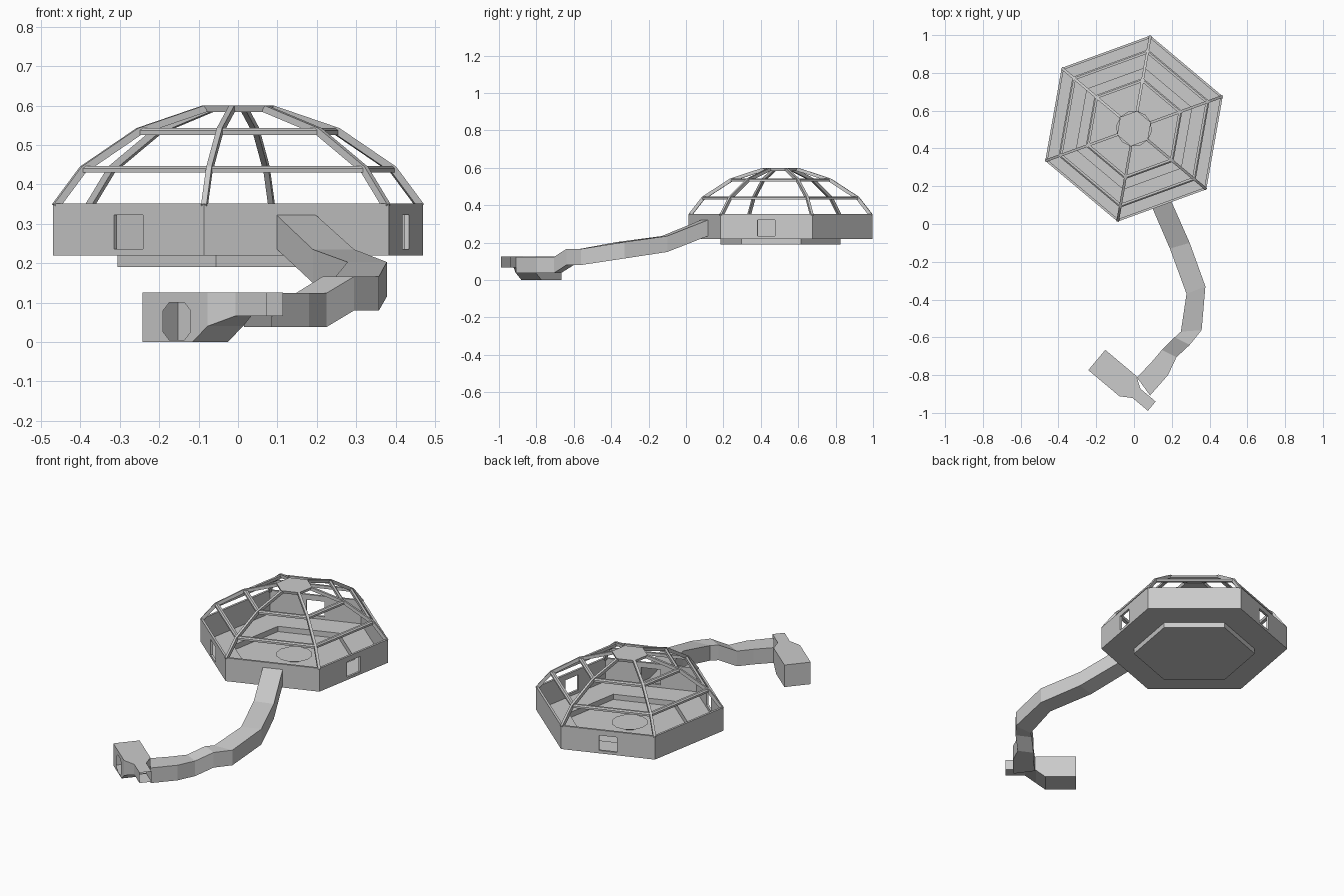
import bpy, bmesh
from math import cos, sin, radians
from mathutils import Vector

if "Cube" in bpy.data.objects:
    bpy.data.objects.remove(bpy.data.objects["Cube"])

CX, CY, A0 = 0.0, 0.505, 80   # hexagon centre and first corner angle


def make(name, faces, thick=0, fix=True):
    """Object from a list of polygons given as points."""
    bm = bmesh.new()
    for f in faces:
        bm.faces.new([bm.verts.new(p) for p in f])
    bmesh.ops.remove_doubles(bm, verts=bm.verts, dist=0.0004)
    if fix:
        bmesh.ops.recalc_face_normals(bm, faces=bm.faces)
    me = bpy.data.meshes.new(name)
    bm.to_mesh(me)
    bm.free()
    ob = bpy.data.objects.new(name, me)
    bpy.context.collection.objects.link(ob)
    if thick:
        m = ob.modifiers.new("thickness", 'SOLIDIFY')
        m.thickness = thick
        m.offset = -1
        m.use_even_offset = True
    return ob


def polar(r, z, i, n=6, a0=A0):
    a = radians(a0 + 360 / n * i)
    return Vector((CX + r * cos(a), CY + r * sin(a), z))


def revolve(profile, n=6, closed=False, a0=A0):
    """Quads between polygon rings; a zero radius closes the end."""
    out = []
    prof = profile + profile[:1] if closed else profile
    for (r0, z0), (r1, z1) in zip(prof, prof[1:]):
        for i in range(n):
            q = [polar(r0, z0, i, n, a0), polar(r0, z0, i + 1, n, a0)]
            q += [polar(r1, z1, i, n, a0)] if r1 == 0 else \
                 [polar(r1, z1, i + 1, n, a0), polar(r1, z1, i, n, a0)]
            out.append(q)
    return out


def loft(sections, start=True, end=True):
    """Skin of a row of equal-sized sections."""
    out = []
    for s, t in zip(sections, sections[1:]):
        n = len(s)
        for k in range(n):
            out.append([s[k], s[(k + 1) % n], t[(k + 1) % n], t[k]])
    if start:
        out.append(sections[0])
    if end:
        out.append(sections[-1])
    return out


def pierced(a, b, z0, z1, hole):
    """Upright panel from a to b with a polygon hole of (along, z) points
    listed counter-clockwise, starting at the lower left."""
    a, b = Vector((a[0], a[1], 0)), Vector((b[0], b[1], 0))
    d = (b - a).normalized()
    L = (b - a).length
    P = lambda u, z: a + d * u + Vector((0, 0, z))
    corners = [(0, z0), (L, z0), (L, z1), (0, z1)]
    n = len(hole) // 4      # hole points per side
    out = []
    for k in range(4):
        k2 = (k + 1) % 4
        side = [hole[(k * n + j) % len(hole)] for j in range(n + 1)]
        out.append([P(*corners[k]), P(*corners[k2])] + [P(*h) for h in reversed(side)])
    return out


# Dome wall: three windows, a corridor doorway, two plain sides
WB, WT, R = 0.22, 0.352, 0.5
wall = []
for i in range(6):
    a, b = polar(R, 0, i), polar(R, 0, i + 1)
    w = {0: 0.048, 2: 0, 3 - 0: 0.048}.get(i, 0)
    mid = (A0 + 60 * i + 30) % 360
    w = {110: 0.048, 230: 0.048, 350: 0.048, 290: 0.052}.get(mid, 0)
    if w:
        h = R / 2
        wall += pierced(a, b, WB, WT, [(h - w, 0.236), (h + w, 0.236), (h + w, 0.322), (h - w, 0.322)])
    else:
        up0, up1 = Vector((0, 0, WB)), Vector((0, 0, WT))
        wall.append([a + up0, b + up0, b + up1, a + up1])
make("dome_wall", wall, 0.012, fix=False)

# Floor with sunken hexagonal pit
make("sunken_floor", revolve([(0.498, 0.22), (0.325, 0.22), (0.325, 0.19), (0, 0.19)]))

# Round table in the pit
make("round_table", revolve([(0, 0.19), (0.06, 0.191), (0.095, 0.208), (0, 0.208)][1:], n=12))

# Dome frame: two ring beams, six ribs, roof cap
for name, r, z in (("lower_ring_beam", 0.425, 0.447), ("upper_ring_beam", 0.272, 0.543)):
    make(name, revolve([(r, z - 0.017), (r, z - 0.006), (r - 0.008, z), (r - 0.022, z), (r - 0.022, z - 0.017)], closed=True))
for i in range(6):
    c = polar(0, 0, i)
    rad = polar(1, 0, i) - c
    tan = Vector((-rad.y, rad.x, 0)) * 0.007
    up = Vector((0, 0, 1))
    secs = []
    for r, z in ((0.5, 0.35), (0.425, 0.445), (0.272, 0.543), (0.095, 0.6)):
        o = c + rad * r + up * z
        n = c + rad * (r - 0.011) + up * (z - 0.015)
        secs.append([o - tan, o + tan, n + tan, n - tan])
    make("dome_rib_%d" % (i + 1), loft(secs))
make("roof_cap", revolve([(0.09, 0.584), (0.095, 0.6), (0, 0.6)]) + revolve([(0.09, 0.584), (0, 0.584)]))

# Winding corridor: left x, y, right x, y, bottom, top
path = [(0.098, 0.083, 0.198, 0.119, 0.236, 0.322),
        (0.190, -0.130, 0.295, -0.100, 0.150, 0.235),
        (0.278, -0.370, 0.378, -0.330, 0.115, 0.203),
        (0.248, -0.570, 0.358, -0.562, 0.080, 0.166),
        (0.215, -0.600, 0.295, -0.640, 0.080, 0.166),
        (0.147, -0.667, 0.225, -0.705, 0.038, 0.124),
        (0.090, -0.735, 0.180, -0.800, 0.038, 0.124),
        (0.015, -0.812, 0.085, -0.908, 0.038, 0.124)]
make("corridor", loft([[Vector((a, b, lo)), Vector((c, d, lo)), Vector((c, d, hi)), Vector((a, b, hi))]
                       for a, b, c, d, lo, hi in path], start=False, end=False))

# Airlock: wide box narrowing and stepping up to a slim open end
o, d, n = Vector((-0.197, -0.72, 0)), Vector((0.766, -0.643, 0)), Vector((0.643, 0.766, 0))
secs = []
for t, front, back, lo in ((0, 0.07, 0.07, 0), (0.165, 0.07, 0.07, 0), (0.215, 0.07, 0.07, 0.04),
                           (0.275, 0.032, 0.032, 0.066), (0.38, 0.032, 0.032, 0.066)):
    p, q = o + d * t - n * front, o + d * t + n * back
    up = Vector((0, 0, 0.125))
    dn = Vector((0, 0, lo))
    secs.append([p + dn, q + dn, q + up, p + up])
faces = loft(secs, end=False)
del faces[3]      # first front panel, replaced by one with an eight-sided hatch
a, b = secs[0][0], secs[1][0]
u, w = 0.113, 0.045
faces += pierced(a, b, 0, 0.125, [(u - w, 0.025), (u - w + 0.02, 0.005), (u + w - 0.02, 0.005), (u + w, 0.025),
                                  (u + w, 0.08), (u + w - 0.02, 0.1), (u - w + 0.02, 0.1), (u - w, 0.08)])
make("airlock", faces)
